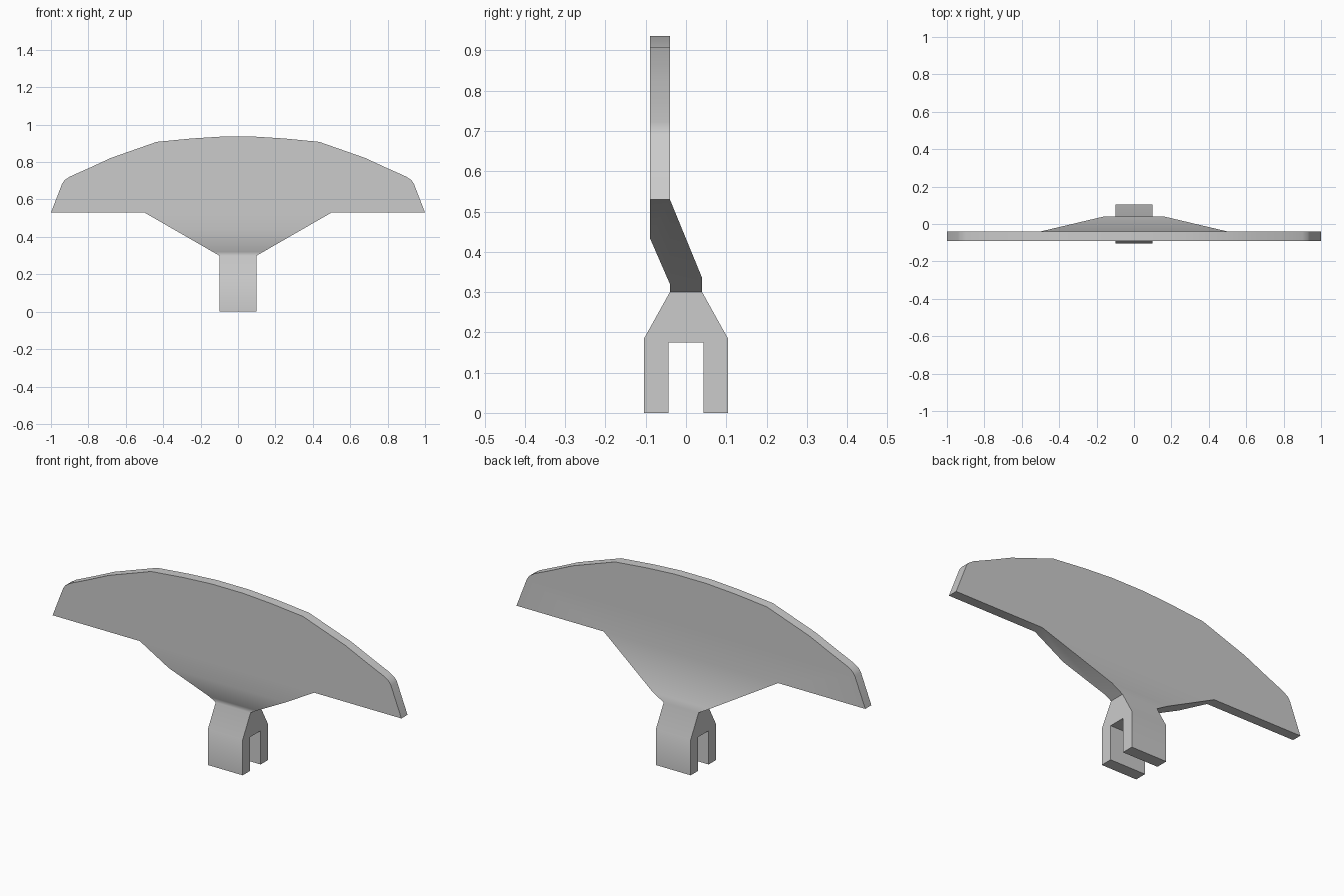
import bpy
import bmesh
import math

cube = bpy.data.objects.get("Cube")
if cube:
    bpy.data.objects.remove(cube, do_unlink=True)

# Material
grey = bpy.data.materials.new("plain_grey")
grey.use_nodes = True
colour = (0.6, 0.6, 0.6, 1.0)
grey.diffuse_color = colour
grey.node_tree.nodes["Principled BSDF"].inputs["Base Color"].default_value = colour

bm = bmesh.new()


def prism(profile, place, open_edges):
    """Cap a profile on both sides and join the caps, leaving some edges open."""
    near, far = [[bm.verts.new(place(a, b, s)) for a, b in profile] for s in (-1, 1)]
    bm.faces.new(near)
    bm.faces.new(far)
    n = len(profile)
    for i in range(n):
        if i not in open_edges:
            j = (i + 1) % n
            bm.faces.new((near[i], near[j], far[j], far[i]))


# Blade: half outline mirrored, drawn from the front
half = [(0.5, 0.53), (1.0, 0.53), (0.94, 0.685), (0.928, 0.703), (0.9, 0.722),
        (0.79, 0.771), (0.68, 0.822), (0.435, 0.908), (0.25, 0.926), (0.09, 0.936)]
outline = half + [(-x, z) for x, z in reversed(half)]
prism(outline, lambda x, z, s: (x, -0.065 + 0.025 * s, z), {len(outline) - 1})

# Neck: stepped side profile that flares out towards the blade
neck = [(-0.09, 0.53), (-0.09, 0.435), (-0.04, 0.32), (-0.04, 0.3),
        (0.04, 0.3), (0.04, 0.335), (-0.04, 0.53)]
prism(neck, lambda y, z, s: (s * (0.1 + 0.4 * (z - 0.3) / 0.23), y, z), {3, 6})

# Fork: two prongs under sloping shoulders
prong = [(0.04, 0.3), (0.104, 0.185), (0.104, 0), (0.043, 0), (0.043, 0.175)]
fork = prong + [(-y, z) for y, z in reversed(prong)]
prism(fork, lambda y, z, s: (s * 0.1, y, z), {len(fork) - 1})

# Weld the parts into one body
bmesh.ops.remove_doubles(bm, verts=bm.verts, dist=0.0005)
bmesh.ops.recalc_face_normals(bm, faces=bm.faces)
mesh = bpy.data.meshes.new("forked_blade")
bm.to_mesh(mesh)
bm.free()
mesh.materials.append(grey)
body = bpy.data.objects.new("forked_blade", mesh)
bpy.context.collection.objects.link(body)
bpy.context.view_layer.objects.active = body
body.select_set(True)
bpy.ops.object.shade_smooth_by_angle(angle=math.radians(30))
